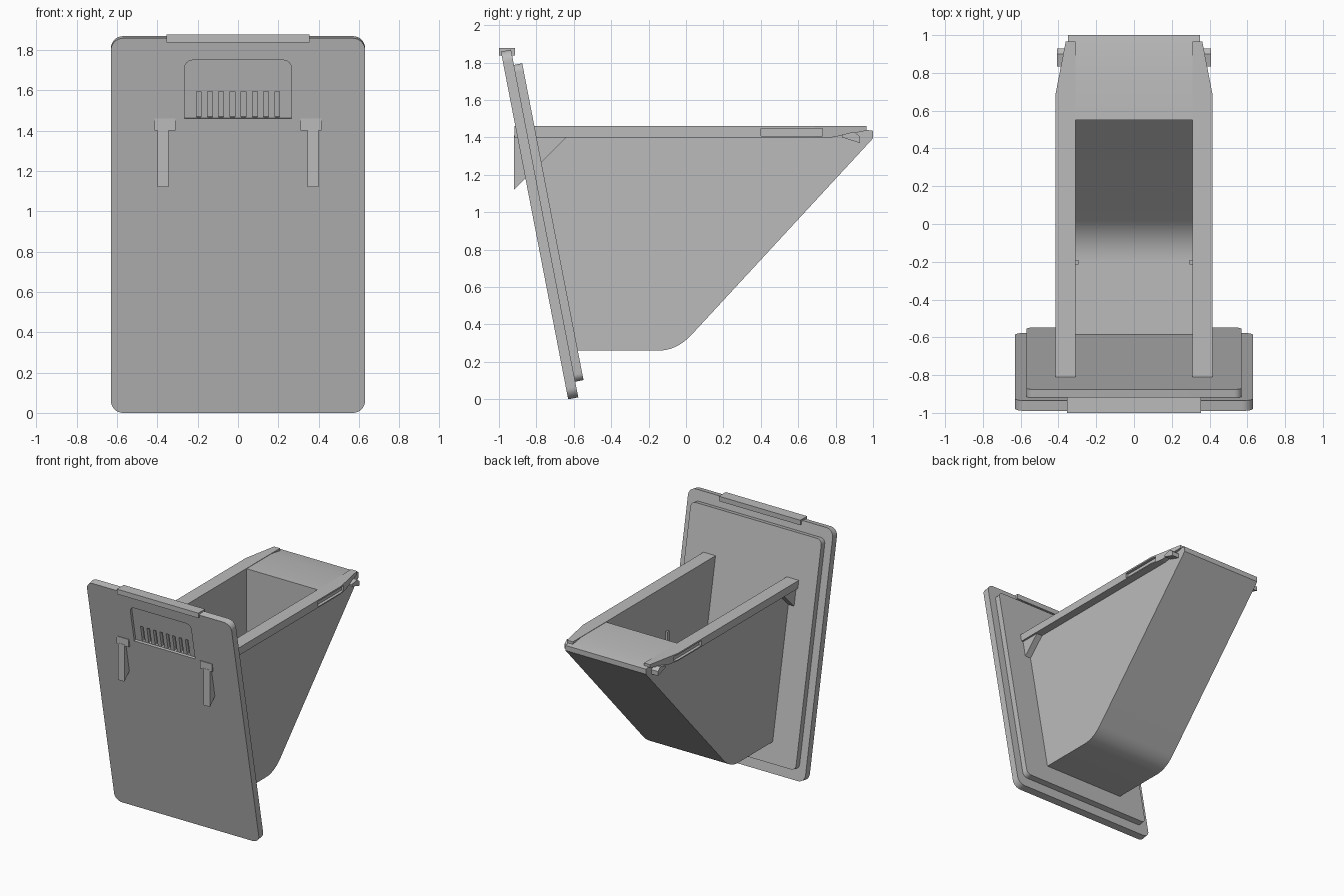
import bpy, bmesh, math
from mathutils import Vector

cube = bpy.data.objects.get("Cube")
if cube:
    bpy.data.objects.remove(cube, do_unlink=True)

GREY = (0.5, 0.5, 0.5, 1)
mat = bpy.data.materials.new("plain grey")
mat.use_nodes = True
mat.diffuse_color = GREY
mat.node_tree.nodes["Principled BSDF"].inputs["Base Color"].default_value = GREY

TILT = math.radians(10.95)
FOOT = (0, -0.63, 0)


def prism(name, pts, lo, hi, axis="x"):
    """Extrude a (y, z) outline along x, or an (x, z) outline along y."""
    bm = bmesh.new()
    put = (lambda p, d: (d, *p)) if axis == "x" else (lambda p, d: (p[0], d, p[1]))
    a = [bm.verts.new(put(p, lo)) for p in pts]
    b = [bm.verts.new(put(p, hi)) for p in pts]
    bm.faces.new(a)
    bm.faces.new(b)
    for i in range(len(pts)):
        j = (i + 1) % len(pts)
        bm.faces.new((a[i], a[j], b[j], b[i]))
    bmesh.ops.recalc_face_normals(bm, faces=bm.faces)
    me = bpy.data.meshes.new(name)
    bm.to_mesh(me)
    bm.free()
    me.materials.append(mat)
    ob = bpy.data.objects.new(name, me)
    bpy.context.collection.objects.link(ob)
    return ob


def rect(a0, a1, b0, b1):
    return [(a0, b0), (a1, b0), (a1, b1), (a0, b1)]


def rounded(w, z0, z1, r_low, r_top, steps=8):
    """Outline of a rectangle of half width w with rounded corners."""
    pts = []
    corners = [(1, z0, r_low, -90), (1, z1, r_top, 0), (-1, z1, r_top, 90), (-1, z0, r_low, 180)]
    for sx, z, r, start in corners:
        if r == 0:
            pts.append((sx * w, z))
            continue
        cz = z + r if z == z0 else z - r
        for i in range(steps + 1):
            t = math.radians(start + 90 * i / steps)
            pts.append((sx * (w - r) + r * math.cos(t), cz + r * math.sin(t)))
    return pts


def bend(p, c, q, steps=12):
    p, c, q = Vector(p), Vector(c), Vector(q)
    return [tuple(p * (1 - t) ** 2 + c * 2 * t * (1 - t) + q * t * t)
            for t in (i / steps for i in range(steps + 1))]


def tilt(ob):
    ob.location = FOOT
    ob.rotation_euler.x = TILT
    return ob


def activate(ob):
    bpy.ops.object.select_all(action="DESELECT")
    ob.select_set(True)
    bpy.context.view_layer.objects.active = ob


def cut(ob, cutter):
    m = ob.modifiers.new("cut", "BOOLEAN")
    m.operation, m.solver, m.object = "DIFFERENCE", "EXACT", cutter
    activate(ob)
    bpy.ops.object.modifier_apply(modifier=m.name)
    bpy.data.objects.remove(cutter, do_unlink=True)


def smooth(ob):
    activate(ob)
    bpy.ops.object.shade_smooth_by_angle(angle=math.radians(30))


# Leaning front panel with a shallow grip pocket and vent slots
panel = tilt(prism("front_panel", rounded(0.63, 0, 1.893, 0.06, 0.06), 0, 0.055, "y"))
cut(panel, tilt(prism("pocket_cutter", rounded(0.265, 1.487, 1.782, 0, 0.04), -0.05, 0.02, "y")))
for i in range(8):
    x = -0.195 + i * 0.0557
    cut(panel, tilt(prism("slot_cutter", rect(x - 0.012, x + 0.012, 1.49, 1.619), -0.05, 0.045, "y")))
smooth(panel)

# Raised plate on the back of the panel, and the lip along its top
smooth(tilt(prism("back_plate", rounded(0.57, 0.085, 1.81, 0.04, 0.04), 0.05, 0.1, "y")))
prism("top_lip", rect(-1.0, -0.915, 1.838, 1.877), -0.355, 0.355)

# Bin body: sloped trough hollowed out, open at the top and toward the panel
outer = ([(-0.59, 0.26)] + bend((-0.15, 0.26), (-0.05, 0.26), (0.03, 0.345))
         + [(1.0, 1.395), (1.0, 1.435), (0.86, 1.457), (-0.825, 1.457)])
inner = ([(-1.0, 0.3)] + bend((-0.2, 0.3), (-0.067, 0.3), (0.02, 0.394))
         + [(0.55, 0.967), (0.55, 1.6), (-1.0, 1.6)])
body = prism("bin_body", outer, -0.35, 0.35)
cut(body, prism("cavity_cutter", inner, -0.31, 0.31))
smooth(body)

# Parts repeated on both sides
rail_side = [(-0.918, 1.40), (0.69, 1.40), (0.78, 1.40), (0.965, 1.436),
             (0.965, 1.46), (0.69, 1.46), (-0.918, 1.46)]
for side, s in (("left", 1), ("right", -1)):
    # Rim rail, narrowing toward the rear, with a side groove
    rail = prism(side + "_rim_rail", rail_side, s * 0.31, s * 0.415)
    for v in rail.data.vertices:
        if abs(v.co.x) > 0.4 and v.co.y > 0.69:
            v.co.x -= s * 0.06 * (v.co.y - 0.69) / 0.31
    cut(rail, prism("groove_cutter", rect(0.4, 0.73, 1.408, 1.448), s * 0.392, s * 0.45))

    # Hook that passes through the panel under the rail
    prism(side + "_hook", [(-0.92, 1.12), (-0.64, 1.40), (-0.64, 1.41), (-0.92, 1.41)],
          s * 0.345, s * 0.4)

    # Rear wedge clip and inner guide rib
    prism(side + "_rear_clip", [(0.835, 1.40), (0.93, 1.37), (0.93, 1.405), (0.9, 1.43), (0.835, 1.415)],
          s * 0.34, s * 0.407)
    prism(side + "_guide_rib", rect(-0.215, -0.19, 0.29, 1.1), s * 0.295, s * 0.315)
